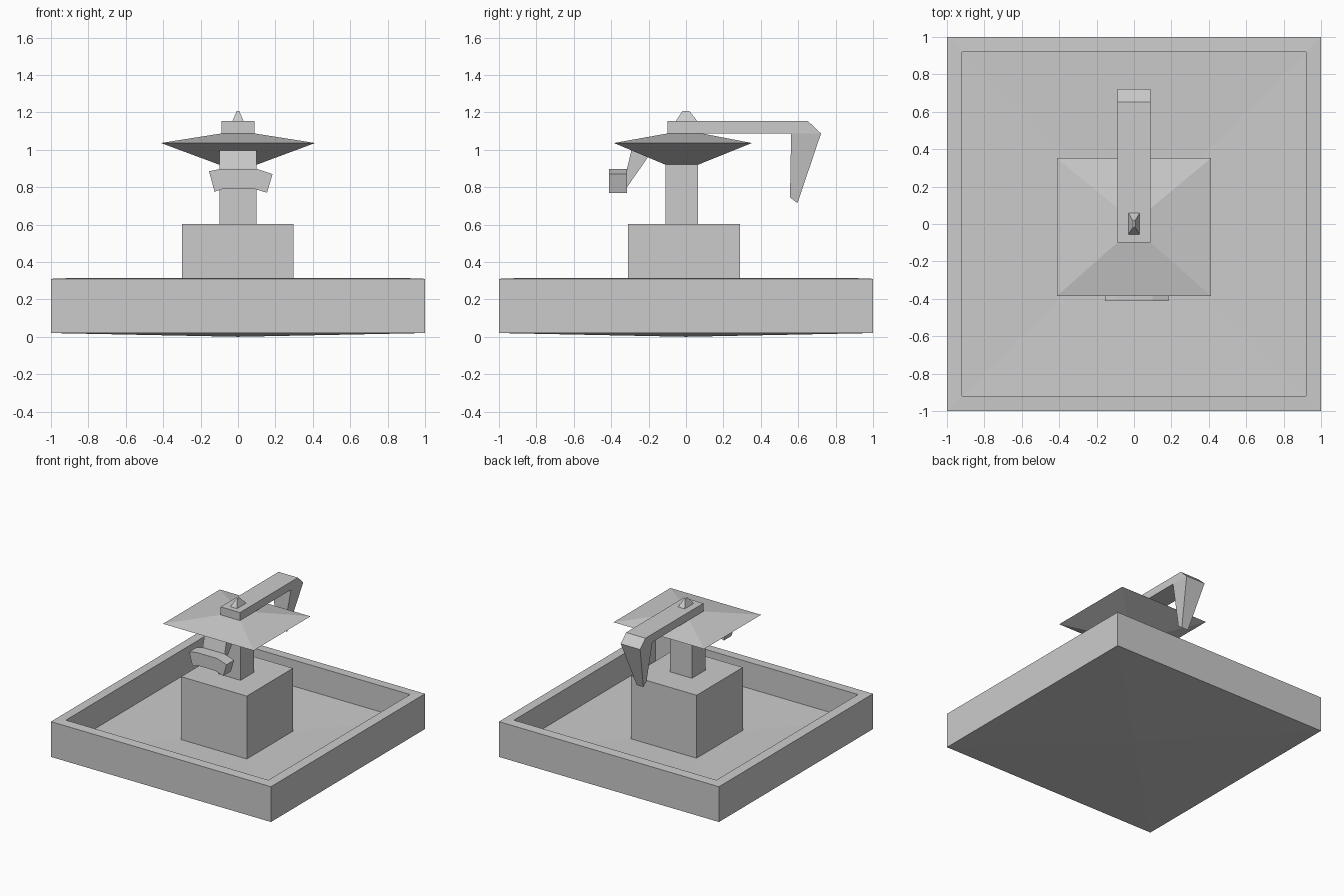
import bpy, bmesh

if "Cube" in bpy.data.objects:
    bpy.data.objects.remove(bpy.data.objects["Cube"])


def finish(name, bm):
    bmesh.ops.recalc_face_normals(bm, faces=bm.faces)
    me = bpy.data.meshes.new(name)
    bm.to_mesh(me)
    bm.free()
    ob = bpy.data.objects.new(name, me)
    bpy.context.collection.objects.link(ob)
    return ob


def rect_loft(name, sections, cap_z=None):
    """Skin rectangular sections (x0, x1, y0, y1, z); cap_z gives raised or sunk cap centres."""
    bm = bmesh.new()
    rings = [[bm.verts.new(p) for p in ((x0, y0, z), (x1, y0, z), (x1, y1, z), (x0, y1, z))]
             for x0, x1, y0, y1, z in sections]
    for a, b in zip(rings, rings[1:]):
        for i in range(4):
            j = (i + 1) % 4
            bm.faces.new((a[i], a[j], b[j], b[i]))
    for k, ring in enumerate((rings[0], rings[-1])):
        face = bm.faces.new(ring)
        if cap_z:
            centre = bmesh.ops.poke(bm, faces=[face])["verts"][0]
            centre.co.z = cap_z[k]
    return finish(name, bm)


def prism(name, left, right):
    """Join two matching outlines of 3D points."""
    bm = bmesh.new()
    a = [bm.verts.new(p) for p in left]
    b = [bm.verts.new(p) for p in right]
    n = len(a)
    for i in range(n):
        j = (i + 1) % n
        bm.faces.new((a[i], a[j], b[j], b[i]))
    bm.faces.new(a)
    bm.faces.new(b)
    return finish(name, bm)


def side_prism(name, outline):
    """Outline of (y, z, half width in x)."""
    return prism(name, [(-w, y, z) for y, z, w in outline], [(w, y, z) for y, z, w in outline])


def square(h, z):
    return (-h, h, -h, h, z)


# Shallow square basin with slightly dished base and floor
rect_loft("basin", [square(1, 0.02), square(1, 0.31), square(0.92, 0.313), square(0.92, 0.098)],
          cap_z=(0.0, 0.08))

# Pedestal block and post
rect_loft("pedestal", [(-0.3, 0.297, -0.31, 0.29, 0.08), (-0.3, 0.297, -0.31, 0.29, 0.603)])
rect_loft("post", [(-0.1, 0.1, -0.11, 0.065, 0.6), (-0.1, 0.1, -0.11, 0.065, 0.93)])

# Flared pump head
rect_loft("pump_head", [(-0.1, 0.1, -0.11, 0.065, 0.92), (-0.412, 0.412, -0.385, 0.352, 1.036),
                        (-0.09, 0.09, -0.1, 0.085, 1.087)])

# Handle with tapered hanging grip
side_prism("handle_arm", [(-0.1, 1.087, 0.088), (-0.1, 1.153, 0.088), (0.652, 1.153, 0.088),
                          (0.722, 1.087, 0.088)])
side_prism("handle_grip", [(0.562, 1.087, 0.088), (0.722, 1.087, 0.088),
                           (0.596, 0.715, 0.03), (0.556, 0.745, 0.03)])

# Finial
rect_loft("finial", [(-0.03, 0.03, -0.055, 0.06, 1.153), (-0.006, 0.006, -0.018, 0.018, 1.208)])

# Spout neck and curved mouth
side_prism("spout_neck", [(-0.315, 0.9, 0.1), (-0.29, 1.005, 0.1),
                          (-0.2, 0.965, 0.1), (-0.315, 0.8, 0.09)])
for_mouth = [((-0.155, 0.885), (-0.125, 0.775)), ((-0.09, 0.898), (-0.075, 0.793)),
             ((0.1, 0.898), (0.08, 0.793)), ((0.185, 0.87), (0.155, 0.77))]
mouth = [t for t, b in for_mouth] + [b for t, b in reversed(for_mouth)]
prism("spout_mouth", [(x, -0.413, z) for x, z in mouth], [(x, -0.315, z) for x, z in mouth])
